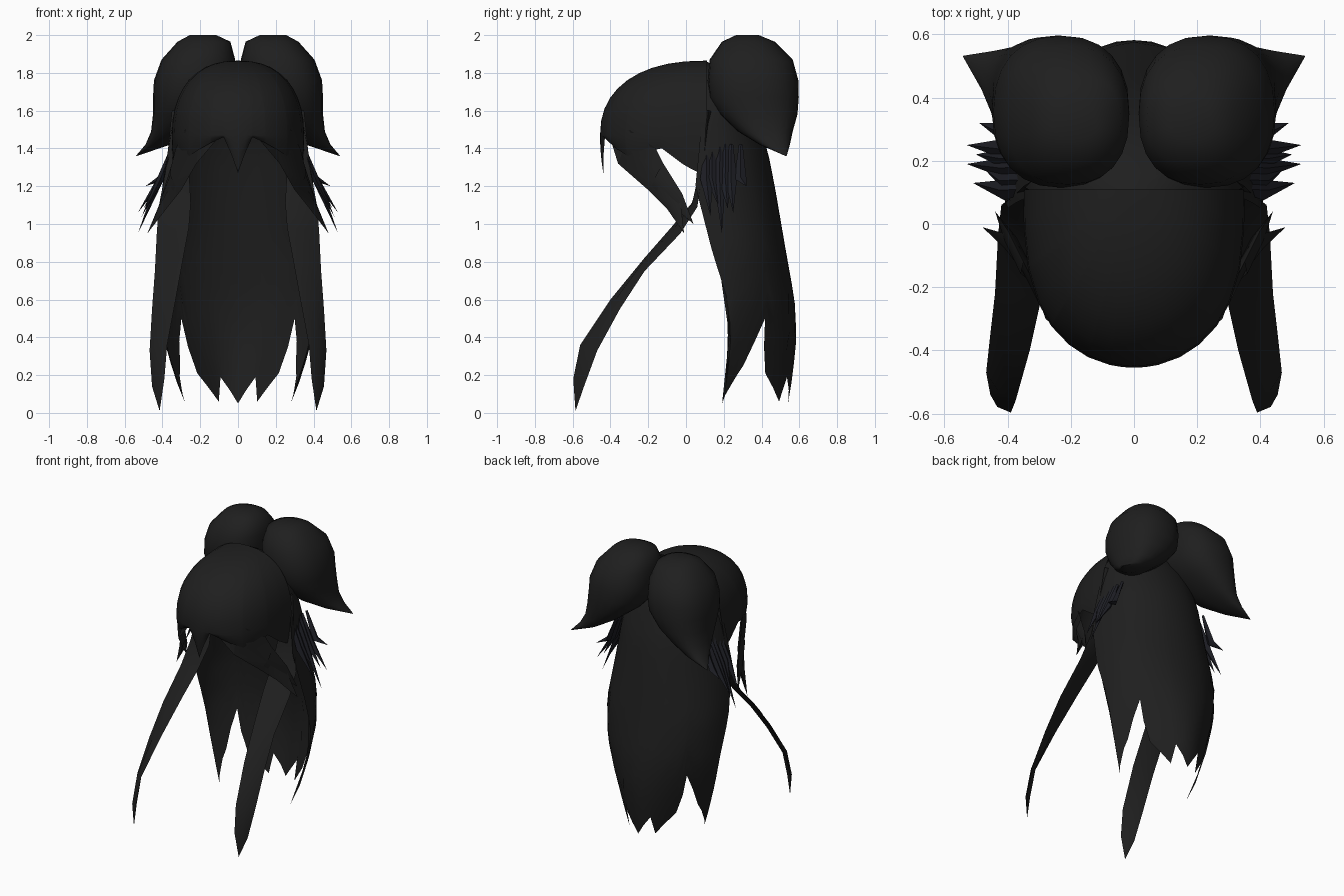
import bpy, bmesh
from math import sin, cos, pi, radians, copysign
from mathutils import Vector

cube = bpy.data.objects.get("Cube")
if cube:
    bpy.data.objects.remove(cube)


def material(name, rgb):
    m = bpy.data.materials.new(name)
    m.use_nodes = True
    m.diffuse_color = (*rgb, 1)
    bsdf = m.node_tree.nodes["Principled BSDF"]
    bsdf.inputs["Base Color"].default_value = (*rgb, 1)
    bsdf.inputs["Roughness"].default_value = 0.8
    return m


BLACK = material("soft black", (0.0135, 0.0135, 0.0135))
NAVY = material("blue black", (0.0125, 0.013, 0.018))


def interp(table, t):
    """Piecewise linear lookup; rows are (key, value, ...) with rising keys."""
    if t <= table[0][0]:
        return table[0][1:]
    for a, b in zip(table, table[1:]):
        if t <= b[0]:
            f = (t - a[0]) / (b[0] - a[0])
            return [p + (q - p) * f for p, q in zip(a[1:], b[1:])]
    return table[-1][1:]


def power(v, e):
    """Signed power, for rounded-box curves."""
    return copysign(abs(v) ** e, v)


def loft(name, rings, mat=BLACK, closed=True, cap=True):
    """Skin a list of equally long point rows."""
    bm = bmesh.new()
    rows = [[bm.verts.new(p) for p in r] for r in rings]
    n = len(rows[0])
    for a, b in zip(rows, rows[1:]):
        for i in range(n if closed else n - 1):
            j = (i + 1) % n
            bm.faces.new((a[i], a[j], b[j], b[i]))
    if cap:
        bm.faces.new(rows[0])
        bm.faces.new(rows[-1])
    bmesh.ops.remove_doubles(bm, verts=bm.verts, dist=0.0005)
    bmesh.ops.recalc_face_normals(bm, faces=bm.faces)
    mesh = bpy.data.meshes.new(name)
    bm.to_mesh(mesh)
    bm.free()
    mesh.materials.append(mat)
    ob = bpy.data.objects.new(name, mesh)
    bpy.context.collection.objects.link(ob)
    bpy.ops.object.select_all(action='DESELECT')
    ob.select_set(True)
    bpy.context.view_layer.objects.active = ob
    bpy.ops.object.shade_smooth_by_angle(angle=radians(50))


def lock(name, side, edge_a, edge_b, thick, mat=BLACK):
    """Flat tapering strand with a diamond section between two edge paths."""
    mids = [(Vector(a) + Vector(b)) / 2 for a, b in zip(edge_a, edge_b)]
    rings = []
    for i, (a, b) in enumerate(zip(edge_a, edge_b)):
        a, b = Vector(a), Vector(b)
        along = mids[min(i + 1, len(mids) - 1)] - mids[max(i - 1, 0)]
        n = along.cross(b - a)
        n = n.normalized() * min(thick, (b - a).length / 2) if n.length > 1e-6 else Vector()
        ring = [a, mids[i] + n, b, mids[i] - n]
        rings.append([(p.x * side, p.y, p.z) for p in ring])
    loft(name, rings, mat, cap=False)


def mirrored(values):
    """Add the negative-angle half of an (angle, height) edge table."""
    return [(-a, z) for a, z in reversed(values[1:])] + values


# Fringe: hollow dome with a pointed front edge
fringe_edge = mirrored([(0, 1.27), (6, 1.37), (13, 1.46), (25, 1.43), (49, 1.36),
                        (74, 1.40), (86, 1.30), (90, 1.25)])
angles = sorted({a for a, z in fringe_edge} | set(range(-84, 85, 12)))
rings = []
for k in range(15):
    row = []
    for a in angles:
        u = radians(a)
        if k <= 10:
            t = pi / 2 * k / 10
            r, z = sin(t) ** 0.85, 1.47 + 0.395 * abs(cos(t)) ** 0.88
        else:
            bottom = interp(fringe_edge, a)[0]
            f = (k - 10) / 4
            r, z = 1 - 0.03 * f * f, 1.47 + (bottom - 1.47) * f
        row.append((0.35 * r * sin(u), 0.11 - 0.565 * r * abs(cos(u)) ** 0.65, z))
    rings.append(row)
loft("fringe", rings, closed=False, cap=False)

# Back hair: open curtain; height, half width, front y, back y, roundness power
curtain = [(0.05, 0.28, 0.19, 0.54, 2.2), (0.2, 0.34, 0.22, 0.565, 2.2),
           (0.4, 0.395, 0.235, 0.585, 1.9), (0.6, 0.425, 0.22, 0.575, 1.3),
           (0.85, 0.435, 0.14, 0.53, 0.85), (1.2, 0.40, 0.05, 0.47, 0.85),
           (1.4, 0.37, 0.07, 0.43, 0.85), (1.65, 0.32, 0.09, 0.34, 0.85),
           (1.8, 0.2, 0.1, 0.23, 0.85), (1.865, 0.0, 0.1, 0.1, 0.85)]
back_edge = mirrored([(0, 0.05), (16, 0.19), (21, 0.06), (39, 0.21), (44, 0.35), (47, 0.5),
                      (53, 0.38), (60, 0.25), (72, 0.14), (86, 0.05), (90, 0.35)])
angles = sorted({a for a, z in back_edge} | {-30, -8, 8, 30, -66, 66, -79, 79})
rings = []
for k in range(21):
    row = []
    for a in angles:
        u = radians(a)
        z = 1.865 + (interp(back_edge, a)[0] - 1.865) * (k / 20) ** 1.2
        w, y0, y1, e = interp(curtain, z)
        row.append((w * sin(u), y0 + (y1 - y0) * abs(cos(u)) ** e, z))
    rings.append(row)
loft("back_hair", rings, closed=False, cap=False)

# Bun stations: centre x, centre y, height, x radius, y radius
bun = [(0.185, 0.325, 2.0, 0.07, 0.06), (0.18, 0.33, 1.965, 0.14, 0.14),
       (0.21, 0.345, 1.87, 0.195, 0.22), (0.23, 0.355, 1.76, 0.215, 0.24),
       (0.24, 0.36, 1.67, 0.21, 0.237), (0.28, 0.385, 1.58, 0.17, 0.205),
       (0.345, 0.42, 1.49, 0.115, 0.145), (0.425, 0.47, 1.42, 0.065, 0.08),
       (0.538, 0.53, 1.36, 0.003, 0.003)]

for side, label in ((1, "left"), (-1, "right")):
    loft(f"{label}_bun", [[(side * (x + rx * power(cos(i * pi / 12), 0.85)),
                            y + ry * power(sin(i * pi / 12), 0.85), z)
                           for i in range(24)] for x, y, z, rx, ry in bun])

    # Long front strand, its outer edge set further back than the inner
    lock(f"{label}_long_strand", side,
         [(0.30, 0.12, 1.6), (0.26, 0.09, 1.3), (0.25, 0.03, 1.11), (0.26, -0.08, 0.98),
          (0.29, -0.22, 0.82), (0.33, -0.4, 0.6), (0.375, -0.56, 0.36),
          (0.39, -0.597, 0.18), (0.415, -0.585, 0.01)],
         [(0.35, 0.12, 1.6), (0.38, 0.09, 1.3), (0.42, 0.06, 1.09), (0.43, -0.03, 0.95),
          (0.44, -0.22, 0.75), (0.455, -0.35, 0.55), (0.468, -0.47, 0.33),
          (0.455, -0.54, 0.14), (0.415, -0.585, 0.01)], 0.015)

    # Swept fringe strand with a forked tip
    lock(f"{label}_swept_strand", side,
         [(0.11, -0.40, 1.45), (0.22, -0.36, 1.32), (0.30, -0.2, 1.18),
          (0.38, -0.1, 1.08), (0.48, -0.01, 0.95)],
         [(0.28, -0.30, 1.5), (0.33, -0.16, 1.4), (0.37, -0.08, 1.24),
          (0.41, -0.03, 1.12), (0.48, -0.01, 0.95)], 0.02)
    lock(f"{label}_swept_fork", side,
         [(0.33, -0.18, 1.2), (0.38, -0.08, 1.1), (0.44, 0.04, 1.0)],
         [(0.35, -0.12, 1.32), (0.40, -0.02, 1.16), (0.44, 0.04, 1.0)], 0.02)

    # Spiky side tufts: root y and tip position
    tufts = [(0.1, 0.51, 0.13, 1.04), (0.13, 0.47, 0.17, 1.1), (0.17, 0.53, 0.19, 0.95),
             (0.2, 0.5, 0.22, 1.08), (0.23, 0.53, 0.25, 1.06), (0.28, 0.49, 0.32, 1.2)]
    for i, (y, tx, ty, tz) in enumerate(tufts):
        lock(f"{label}_tuft_{i + 1}", side,
             [(0.34, y, 1.42), (0.41, y - 0.025, 1.24), (tx, ty, tz)],
             [(0.34, y + 0.02, 1.42), (0.41, y + 0.04, 1.24), (tx, ty, tz)], 0.018, NAVY)
